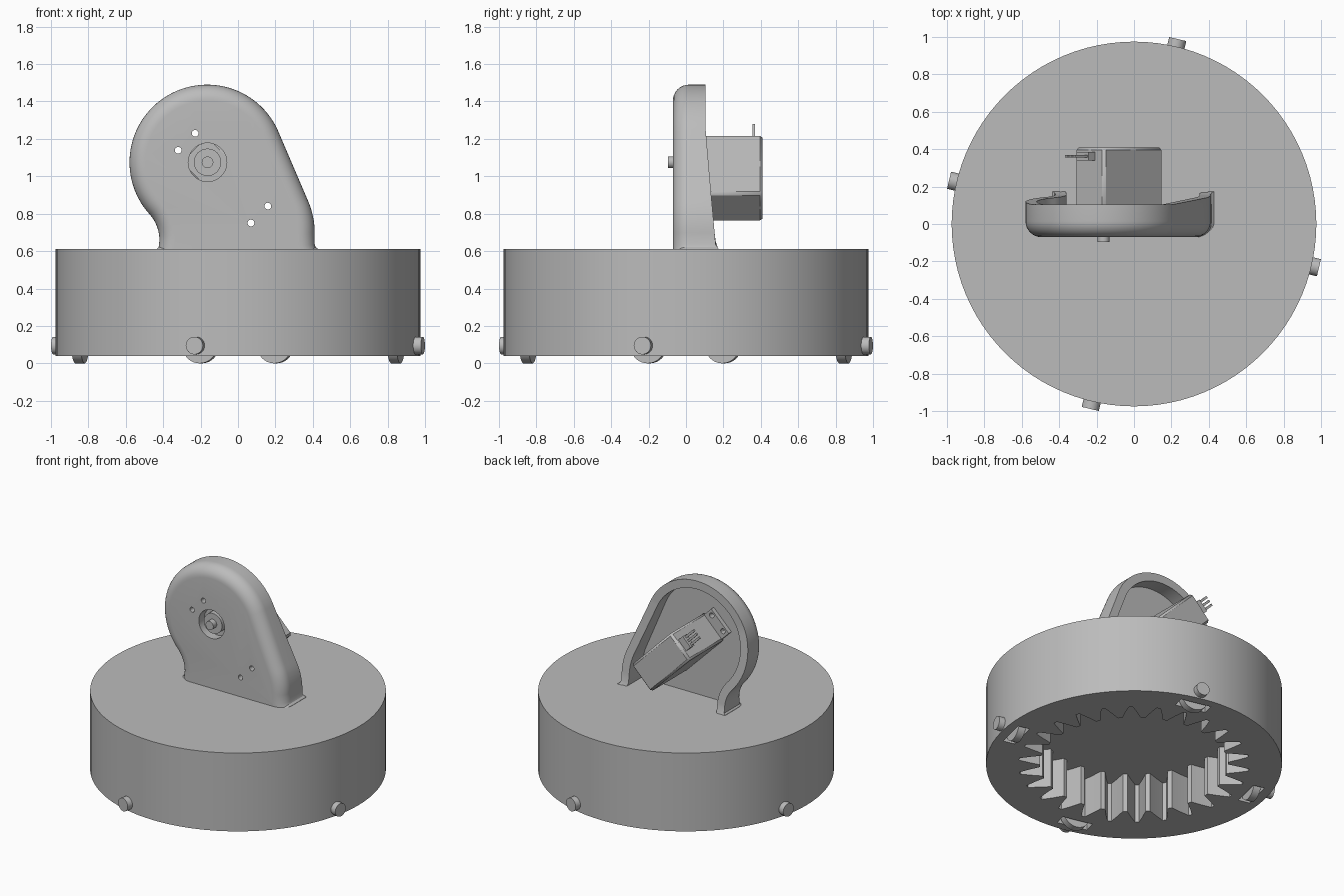
import bpy, bmesh, math
from mathutils import Matrix, Vector

cube = bpy.data.objects.get("Cube")
if cube:
    bpy.data.objects.remove(cube, do_unlink=True)

grey = bpy.data.materials.new("plain grey")
grey.use_nodes = True
grey.diffuse_color = (0.5, 0.5, 0.5, 1)
grey.node_tree.nodes["Principled BSDF"].inputs["Base Color"].default_value = (0.5, 0.5, 0.5, 1)


def finish(name, bm, angle=30):
    bmesh.ops.recalc_face_normals(bm, faces=bm.faces)
    mesh = bpy.data.meshes.new(name)
    bm.to_mesh(mesh)
    bm.free()
    mesh.materials.append(grey)
    ob = bpy.data.objects.new(name, mesh)
    bpy.context.collection.objects.link(ob)
    smooth(ob, angle)
    return ob


def activate(ob):
    bpy.ops.object.select_all(action='DESELECT')
    ob.select_set(True)
    bpy.context.view_layer.objects.active = ob


def smooth(ob, angle=30):
    activate(ob)
    bpy.ops.object.shade_smooth_by_angle(angle=math.radians(angle))


def cylinder(name, radius, start, end, segments=32):
    start, end = Vector(start), Vector(end)
    axis = end - start
    turn = axis.to_track_quat('Z', 'Y').to_matrix().to_4x4()
    bm = bmesh.new()
    bmesh.ops.create_cone(bm, cap_ends=True, segments=segments, radius1=radius, radius2=radius,
                          depth=axis.length, matrix=Matrix.Translation((start + end) / 2) @ turn)
    return finish(name, bm)


def box(name, low, high, frame=Matrix()):
    low, high = Vector(low), Vector(high)
    bm = bmesh.new()
    bmesh.ops.create_cube(bm, size=1, matrix=frame @ Matrix.Translation((low + high) / 2)
                          @ Matrix.Diagonal((*(high - low), 1)))
    return finish(name, bm)


def prism(name, outline, z0, z1):
    bm = bmesh.new()
    face = bm.faces.new([bm.verts.new((x, y, z0)) for x, y in outline])
    top = bmesh.ops.extrude_face_region(bm, geom=[face])["geom"]
    bmesh.ops.translate(bm, vec=(0, 0, z1 - z0), verts=[v for v in top if isinstance(v, bmesh.types.BMVert)])
    return finish(name, bm)


def cut(ob, cutters):
    for cutter in cutters:
        activate(ob)
        mod = ob.modifiers.new("cut", 'BOOLEAN')
        mod.operation = 'DIFFERENCE'
        mod.solver = 'EXACT'
        mod.object = cutter
        bpy.ops.object.modifier_apply(modifier=mod.name)
        bpy.data.objects.remove(cutter, do_unlink=True)
    smooth(ob)


# Drum base: solid cap above a ring with internal gear teeth
SEAM, BOTTOM = 0.325, 0.04
cylinder("base_cap", 0.975, (0, 0, SEAM), (0, 0, 0.61), 96)
ring = cylinder("gear_ring", 0.975, (0, 0, BOTTOM), (0, 0, SEAM), 96)
TEETH = 26
gear = []
for i in range(TEETH):
    for part, radius in ((-0.1, 0.62), (0.1, 0.62), (0.27, 0.69), (0.43, 0.76), (0.57, 0.76), (0.73, 0.69)):
        a = (i + part) * math.tau / TEETH
        gear.append((radius * math.cos(a), radius * math.sin(a)))
cutters = [prism("gear_cutter", gear, -0.1, 0.4)]

# Four rollers in pockets, each on a radial axle bolt
spots = [Matrix.Rotation(math.radians(76.7 + 90 * i), 4, 'Z') for i in range(4)]
for m in spots:
    cutters.append(box("pocket_cutter", (0.825, -0.11, -0.1), (0.91, 0.11, 0.21), m))
cut(ring, cutters)
for m in spots:
    cylinder("roller", 0.095, m @ Vector((0.842, 0, 0.095)), m @ Vector((0.893, 0, 0.095)), 40)
    cylinder("axle_bolt", 0.02, m @ Vector((0.81, 0, 0.095)), m @ Vector((0.98, 0, 0.095)))
    cylinder("bolt_head", 0.047, m @ Vector((0.965, 0, 0.095)), m @ Vector((1.016, 0, 0.095)))


# Upright motor housing: outline of tangent arcs, lofted from cavity to rounded front
def arc(cx, cz, r, a0, a1, n):
    angles = [math.radians(a0 + (a1 - a0) * i / n) for i in range(n + 1)]
    return [Vector((cx + r * math.cos(a), cz + r * math.sin(a))) for a in angles]


outline = [Vector(p) for p in ((-0.435, 0.55), (-0.435, 0.612), (-0.424, 0.622))]
outline += arc(-0.627, 0.659, 0.207, 0, 42, 8)
outline += arc(-0.165, 1.075, 0.415, 222, 25, 56)[1:]
outline += arc(-0.02, 0.698, 0.43, 25, 0, 8)
outline += [Vector(p) for p in ((0.41, 0.635), (0.415, 0.622), (0.428, 0.612), (0.428, 0.55))]


def inset(points, amount):
    result = []
    for i, p in enumerate(points):
        t = points[min(i + 1, len(points) - 1)] - points[max(i - 1, 0)]
        t.normalize()
        q = p + Vector((t.y, -t.x)) * amount
        if i in (0, len(points) - 1):
            q.y = p.y
        result.append(q)
    return result


def back(z):
    taper = 0.105 + 0.055 * min(1, max(0, (1.23 - z) / 0.61))
    return taper + max(0, 0.635 - max(z, 0.61)) * 0.6


FRONT, ROUND, FLOOR, WALL = -0.07, 0.085, 0.0, 0.06
inner = inset(outline, WALL)
rings = [[(p.x, FLOOR, p.y) for p in inner],
         [(p.x, back(p.y), p.y) for p in inner],
         [(p.x, back(p.y), p.y) for p in outline]]
for i in range(9):
    a = math.radians(90 * i / 8)
    y = FRONT + ROUND * (1 - math.sin(a))
    rings.append([(p.x, y, p.y) for p in inset(outline, ROUND * (1 - math.cos(a)))])
bm = bmesh.new()
loops = [[bm.verts.new(co) for co in r] for r in rings]
for r, s in zip(loops, loops[1:]):
    for i in range(len(r) - 1):
        bm.faces.new((r[i], r[i + 1], s[i + 1], s[i]))
bm.faces.new(loops[0])
bm.faces.new(loops[-1])
bm.faces.new([r[0] for r in loops] + [r[-1] for r in reversed(loops)])
housing = finish("motor_housing", bm)

# Motor frame: local x runs along the tilted motor, local z across it
frame = Matrix.Translation((-0.08, 0, 0.99)) @ Matrix.Rotation(math.radians(45), 4, 'Y')


def mount_holes():
    return [cylinder("hole_cutter", 0.018, frame @ Vector((x, -0.2, z)), frame @ Vector((x, 0.2, z)), 24)
            for x in (-0.275, 0.275) for z in (-0.064, 0.064)]


SHAFT_X, SHAFT_Z = -0.163, 1.075
cut(housing, mount_holes() + [cylinder("shaft_cutter", 0.103, (SHAFT_X, -0.2, SHAFT_Z),
                                       (SHAFT_X, 0.05, SHAFT_Z), 48)])

# Motor body, mounting flange, boss, shaft
body = box("motor_body", (-0.225, -0.005, -0.11), (0.225, 0.41, 0.11), frame)
activate(body)
bevel = body.modifiers.new("bevel", 'BEVEL')
bevel.width = 0.015
bevel.segments = 1
bpy.ops.object.modifier_apply(modifier=bevel.name)
flange = box("motor_flange", (-0.305, 0.001, -0.1), (0.305, 0.032, 0.1), frame)
cut(flange, mount_holes())
cylinder("shaft_boss", 0.073, (SHAFT_X, 0.02, SHAFT_Z), (SHAFT_X, -0.055, SHAFT_Z), 40)
cylinder("shaft", 0.031, (SHAFT_X, 0, SHAFT_Z), (SHAFT_X, -0.095, SHAFT_Z))

# Cable plug with three leads
box("cable_plug", (-0.275, 0.34, -0.045), (-0.22, 0.385, 0.045), frame)
for z in (-0.03, 0, 0.03):
    box("cable_lead", (-0.37, 0.355, z - 0.008), (-0.27, 0.368, z + 0.008), frame)
